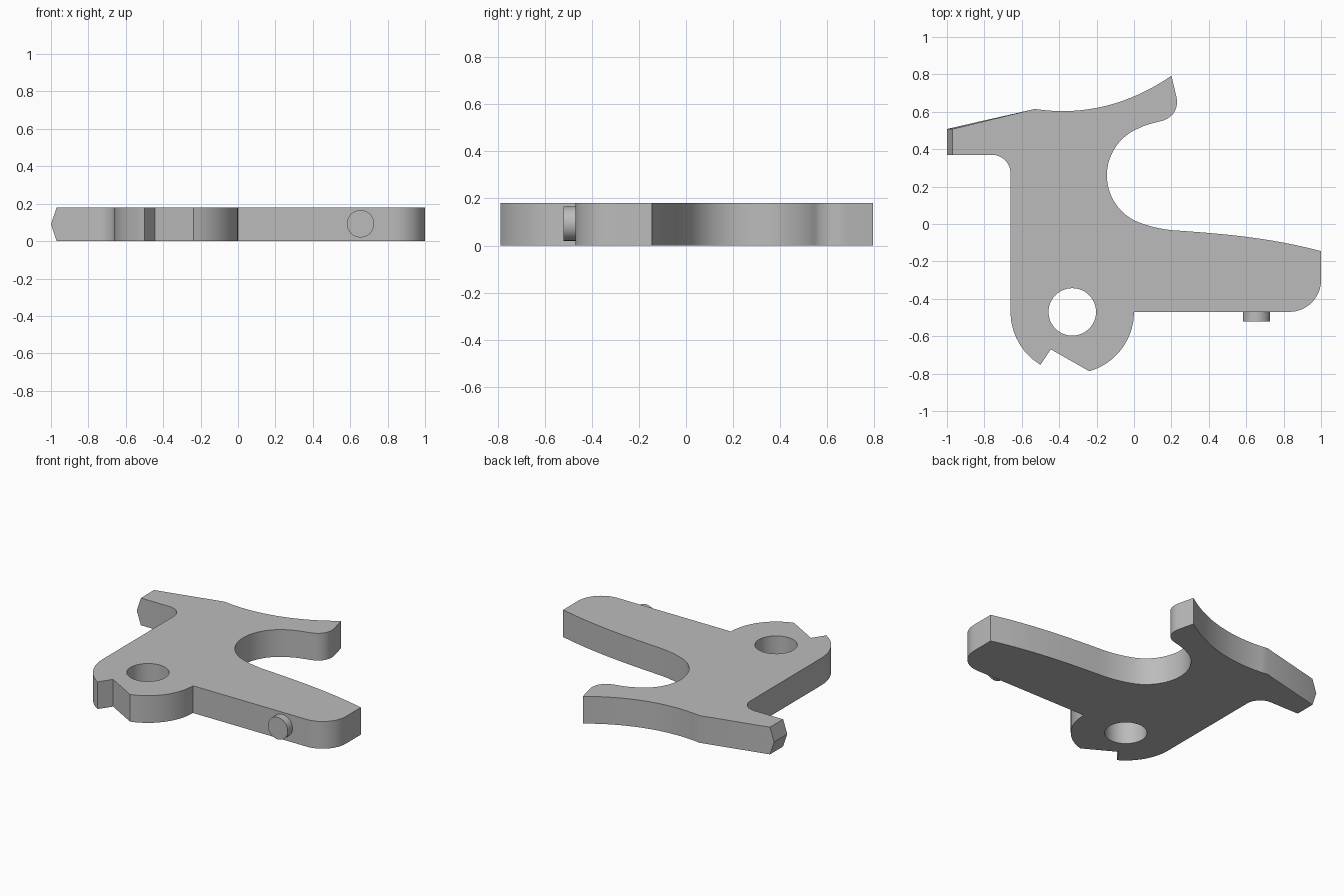
import bpy
import bmesh
from math import cos, sin, radians, pi
from mathutils import Vector
from mathutils.geometry import interpolate_bezier

if "Cube" in bpy.data.objects:
    bpy.data.objects.remove(bpy.data.objects["Cube"])

THICK = 0.18
TIP = -0.97          # where the pointed end starts
PIVOT = (-0.33, -0.47)

grey = bpy.data.materials.new("plain grey")
grey.use_nodes = True
colour = (0.5, 0.5, 0.5, 1)
grey.diffuse_color = colour
grey.node_tree.nodes["Principled BSDF"].inputs["Base Color"].default_value = colour


def arc(centre, r, start, end, steps=12):
    angles = [radians(start + (end - start) * i / steps) for i in range(steps + 1)]
    return [(centre[0] + r * cos(a), centre[1] + r * sin(a)) for a in angles]


def bezier(a, b, c, d, steps=12):
    pts = interpolate_bezier(*[Vector((*p, 0)) for p in (a, b, c, d)], steps + 1)
    return [(p.x, p.y) for p in pts]


def cylinder(name, r, depth, location, rotation=(0, 0, 0)):
    bpy.ops.mesh.primitive_cylinder_add(vertices=48, radius=r, depth=depth,
                                        location=location, rotation=rotation)
    obj = bpy.context.object
    obj.name = name
    obj.data.materials.append(grey)
    return obj


def smooth(obj):
    bpy.ops.object.select_all(action='DESELECT')
    obj.select_set(True)
    bpy.context.view_layer.objects.active = obj
    bpy.ops.object.shade_smooth_by_angle(angle=radians(25))


# Plate outline, counter-clockwise from the inner corner of the long arm
outline = [(0, -0.47)]
outline += arc((0.83, -0.30), 0.17, -90, 0)                                # rounded arm end
outline += bezier((1, -0.145), (0.72, -0.07), (0.45, -0.05), (0.2, -0.033))
outline += bezier((0.2, -0.033), (0.13, -0.025), (0.06, -0.008), (0, 0.02), 6)[1:]
outline += arc((0.126, 0.26), 0.271, 242, 113, 24)[1:]                     # throat
outline += bezier((0.02, 0.51), (0.07, 0.535), (0.11, 0.54), (0.155, 0.553), 5)[1:]
outline += bezier((0.155, 0.553), (0.21, 0.57), (0.24, 0.62), (0.227, 0.68), 8)[1:]
outline += bezier((0.2, 0.793), (-0.02, 0.64), (-0.27, 0.575), (-0.53, 0.615), 16)
outline += [(TIP, 0.508), (TIP, 0.37)]                                     # pointed arm
outline += arc((-0.76, 0.27), 0.10, 90, 0)                                 # inner fillet
outline += arc(PIVOT, 0.33, 180, 239)                                      # pivot lobe
outline += [(-0.445, -0.67)]                                               # notch
outline += arc(PIVOT, 0.33, 286, 357)

# Plate
bm = bmesh.new()
base = bm.faces.new([bm.verts.new((x, y, 0)) for x, y in outline])
top = bmesh.ops.extrude_face_region(bm, geom=[base])
bmesh.ops.translate(bm, vec=(0, 0, THICK),
                    verts=[v for v in top["geom"] if isinstance(v, bmesh.types.BMVert)])

# Split the end of the short arm and pull its middle out to a ridge
end_edges = [e for e in bm.edges
             if all(abs(v.co.x - TIP) < 1e-4 for v in e.verts)
             and abs(e.verts[0].co.z - e.verts[1].co.z) > 0.1]
bmesh.ops.subdivide_edges(bm, edges=end_edges, cuts=1, use_grid_fill=True)
for v in bm.verts:
    if abs(v.co.z - THICK / 2) < 0.01:
        v.co.x = -1
bmesh.ops.recalc_face_normals(bm, faces=bm.faces)
mesh = bpy.data.meshes.new("plate")
bm.to_mesh(mesh)
bm.free()
plate = bpy.data.objects.new("plate", mesh)
bpy.context.collection.objects.link(plate)
mesh.materials.append(grey)

# Pivot hole
cutter = cylinder("hole_cutter", 0.127, 1, (*PIVOT, THICK / 2))
cutter.hide_render = True
cut = plate.modifiers.new("pivot hole", 'BOOLEAN')
cut.operation = 'DIFFERENCE'
cut.solver = 'EXACT'
cut.object = cutter
bpy.context.view_layer.objects.active = plate
bpy.ops.object.modifier_apply(modifier=cut.name)
bpy.data.objects.remove(cutter)
smooth(plate)

# Round stud on the front edge of the long arm
stud = cylinder("stud", 0.073, 0.07, (0.655, -0.485, 0.093), (pi / 2, 0, 0))
smooth(stud)
